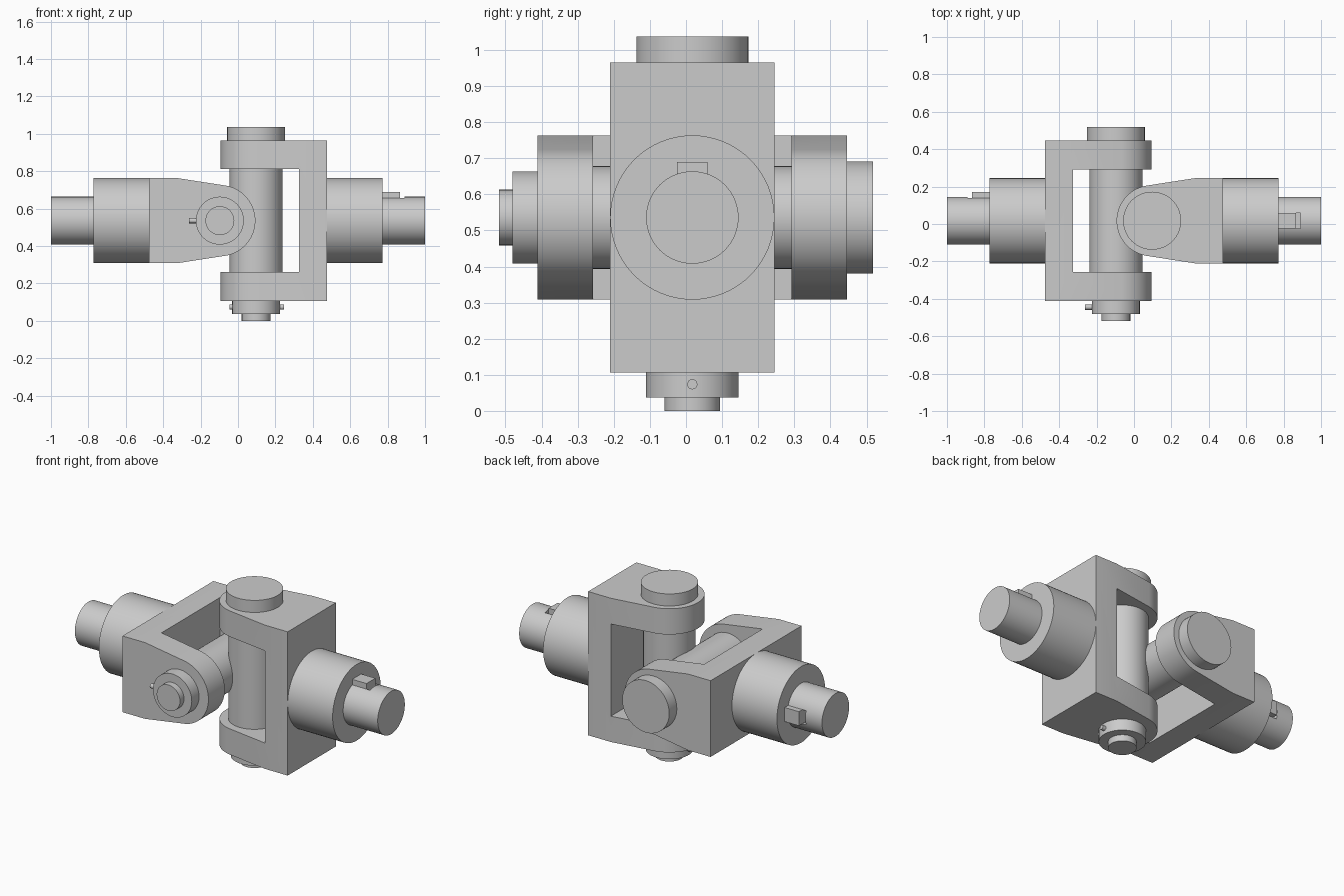
import bpy, bmesh
from math import radians, cos, sin, acos, atan2, hypot, pi
from mathutils import Matrix, Vector

if "Cube" in bpy.data.objects:
    bpy.data.objects.remove(bpy.data.objects["Cube"])

CENTRE = Matrix.Translation((0, 0.0175, 0.536))
# half-turn that maps x -> -x and swaps y with z, giving the second yoke
SWAP = Matrix(((-1, 0, 0, 0), (0, 0, 1, 0), (0, 1, 0, 0), (0, 0, 0, 1)))
PIN_X, ARM_R, HUB_R, SHAFT_R = 0.097, 0.19, 0.2275, 0.128


def finish(name, bm, frame):
    bmesh.ops.recalc_face_normals(bm, faces=bm.faces)
    bm.transform(frame)
    me = bpy.data.meshes.new(name)
    bm.to_mesh(me)
    bm.free()
    ob = bpy.data.objects.new(name, me)
    bpy.context.collection.objects.link(ob)
    return ob


def smooth(ob):
    bpy.ops.object.select_all(action='DESELECT')
    ob.select_set(True)
    bpy.context.view_layer.objects.active = ob
    bpy.ops.object.shade_smooth_by_angle(angle=radians(25))


def cylinder(name, frame, r, a, b, axis='Z', offset=(0, 0, 0), seg=64):
    bm = bmesh.new()
    m = Matrix.Translation((0, 0, (a + b) / 2))
    if axis == 'X':
        m = Matrix.Rotation(pi / 2, 4, 'Y') @ m
    bmesh.ops.create_cone(bm, cap_ends=True, segments=seg, radius1=r, radius2=r,
                          depth=b - a, matrix=Matrix.Translation(offset) @ m)
    ob = finish(name, bm, frame)
    smooth(ob)
    return ob


def box(name, frame, lo, hi):
    bm = bmesh.new()
    lo, hi = Vector(lo), Vector(hi)
    m = Matrix.Translation((lo + hi) / 2) @ Matrix.Diagonal((*(hi - lo), 1))
    bmesh.ops.create_cube(bm, size=1, matrix=m)
    return finish(name, bm, frame)


def cut(ob, cutter):
    mod = ob.modifiers.new("cut", 'BOOLEAN')
    mod.operation, mod.solver, mod.object = 'DIFFERENCE', 'EXACT', cutter
    bpy.context.view_layer.objects.active = ob
    bpy.ops.object.modifier_apply(modifier=mod.name)
    bpy.data.objects.remove(cutter)
    smooth(ob)


def yoke(name, frame):
    # outline: square back, taper tangent to the round arm end
    dx = 0.325 - PIN_X
    t = atan2(HUB_R, dx) + acos(ARM_R / hypot(dx, HUB_R))
    n = 40
    pts = [(0.475, HUB_R), (0.325, HUB_R)]
    for i in range(n + 1):
        a = t + (2 * pi - 2 * t) * i / n
        pts.append((PIN_X + ARM_R * cos(a), ARM_R * sin(a)))
    pts += [(0.325, -HUB_R), (0.475, -HUB_R)]
    bm = bmesh.new()
    face = bm.faces.new([bm.verts.new((x, y, -0.429)) for x, y in pts])
    ext = bmesh.ops.extrude_face_region(bm, geom=[face])
    bmesh.ops.translate(bm, vec=(0, 0, 0.858),
                        verts=[v for v in ext['geom'] if isinstance(v, bmesh.types.BMVert)])
    ob = finish(name, bm, frame)
    cut(ob, box("cutter", frame, (-0.5, -0.5, -0.275), (0.325, 0.5, 0.275)))


def half_joint(side, frame, cotter):
    yoke(side + "_yoke", frame)
    # hub and keyed shaft
    cylinder(side + "_hub", frame, HUB_R, 0.475, 0.772, 'X')
    shaft = cylinder(side + "_shaft", frame, SHAFT_R, 0.772, 1.0, 'X')
    cut(shaft, box("cutter", frame, (0.7, -0.042, 0.085), (0.89, 0.042, 0.2)))
    box(side + "_key", frame, (0.772, -0.042, 0.085), (0.866, 0.042, 0.154))
    # pivot pin: head, barrel, collar, tip
    for part, r, a, b in (("pin_head", 0.155, 0.429, 0.501),
                          ("pin_barrel", 0.142, -0.275, 0.275),
                          ("pin_collar", 0.128, -0.498, -0.429),
                          ("pin_tip", 0.077, -0.536, -0.498)):
        cylinder(f"{side}_{part}", frame, r, a, b, offset=(PIN_X, 0, 0))
    # locking pin through the collar
    cylinder(side + "_locking_pin", frame, 0.014, *cotter, 'X',
             offset=(0, 0, -0.462), seg=24)


half_joint("right", CENTRE, (-0.046, 0.245))
half_joint("left", CENTRE @ SWAP, (-0.03, 0.262))
